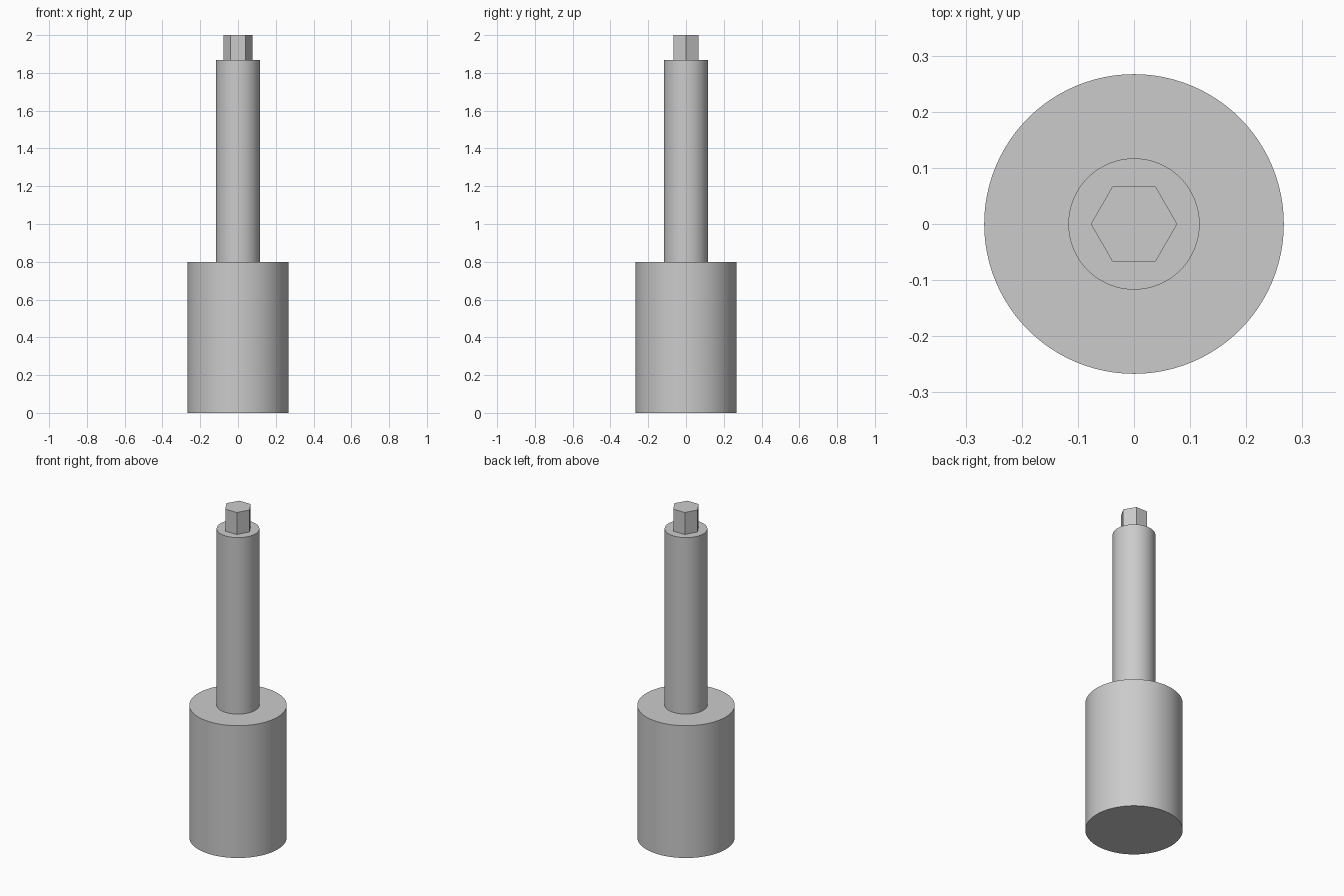
import bpy
import math

cube = bpy.data.objects.get("Cube")
if cube:
    bpy.data.objects.remove(cube, do_unlink=True)

# Single plain metal colour
GREY = (0.6, 0.6, 0.6, 1.0)
metal = bpy.data.materials.new("light_grey_metal")
metal.use_nodes = True
metal.diffuse_color = GREY
bsdf = next(n for n in metal.node_tree.nodes if n.type == "BSDF_PRINCIPLED")
bsdf.inputs["Base Color"].default_value = GREY


def add_prism(name, radius, bottom, top, sides, smooth):
    """Upright cylinder or prism with a corner on the x axis."""
    bpy.ops.mesh.primitive_cylinder_add(
        vertices=sides, radius=radius, depth=top - bottom,
        location=(0, 0, (bottom + top) / 2), rotation=(0, 0, math.pi / 2))
    part = bpy.context.object
    part.name = name
    part.data.materials.append(metal)
    if smooth:
        bpy.ops.object.shade_smooth_by_angle(angle=math.radians(30))
    return part


BASE_TOP, SHAFT_TOP, TIP_TOP = 0.8, 1.867, 2.0

# Wide base, slim shaft and hexagonal drive tip (sized across its flats)
add_prism("base", 0.267, 0, BASE_TOP, 96, True)
add_prism("shaft", 0.117, BASE_TOP, SHAFT_TOP, 64, True)
add_prism("hex_tip", 0.0667 / math.cos(math.pi / 6), SHAFT_TOP, TIP_TOP, 6, False)
